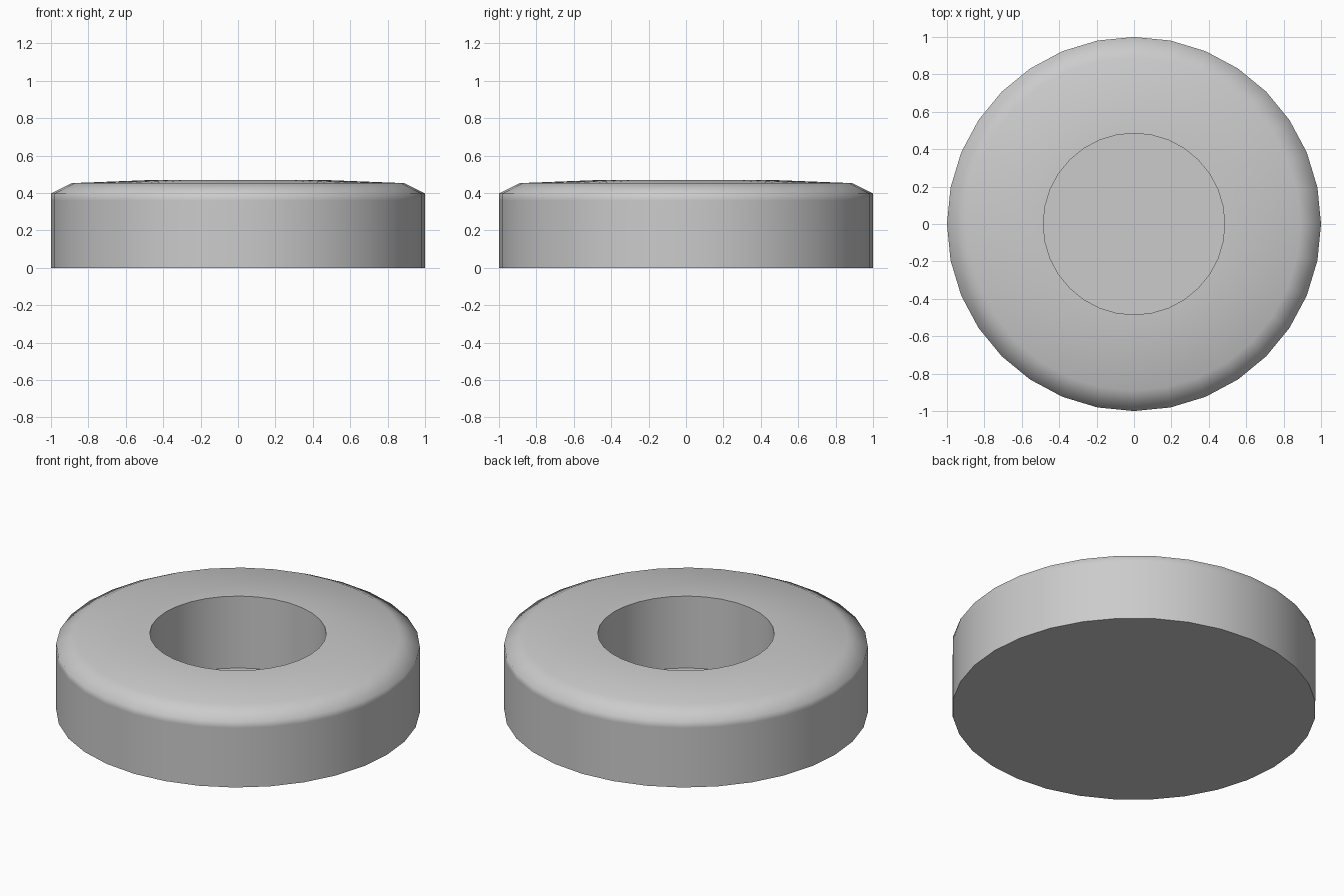
import bpy, bmesh, math

if "Cube" in bpy.data.objects:
    bpy.data.objects.remove(bpy.data.objects["Cube"])

SIDES = 32
# radius, height from the underside, around the rim, down into the recess
PROFILE = [(1.0, 0.0), (1.0, 0.36), (1.0, 0.397), (0.89, 0.453),
           (0.485, 0.469), (0.485, 0.033)]

# round dish with a softened rim and a deep central recess
bm = bmesh.new()
rings = [[bm.verts.new((r * math.cos(math.tau * i / SIDES),
                        r * math.sin(math.tau * i / SIDES), z))
          for i in range(SIDES)] for r, z in PROFILE]
for lower, upper in zip(rings, rings[1:]):
    for i in range(SIDES):
        j = (i + 1) % SIDES
        bm.faces.new((lower[i], lower[j], upper[j], upper[i]))

# underside and recess floor
bm.faces.new(rings[0][::-1])
bm.faces.new(rings[-1])

mesh = bpy.data.meshes.new("round_dish")
bm.to_mesh(mesh)
bm.free()
dish = bpy.data.objects.new("round_dish", mesh)
bpy.context.collection.objects.link(dish)

# smooth rim, crisp recess and base edges
bpy.context.view_layer.objects.active = dish
dish.select_set(True)
bpy.ops.object.shade_smooth_by_angle(angle=math.radians(75))
